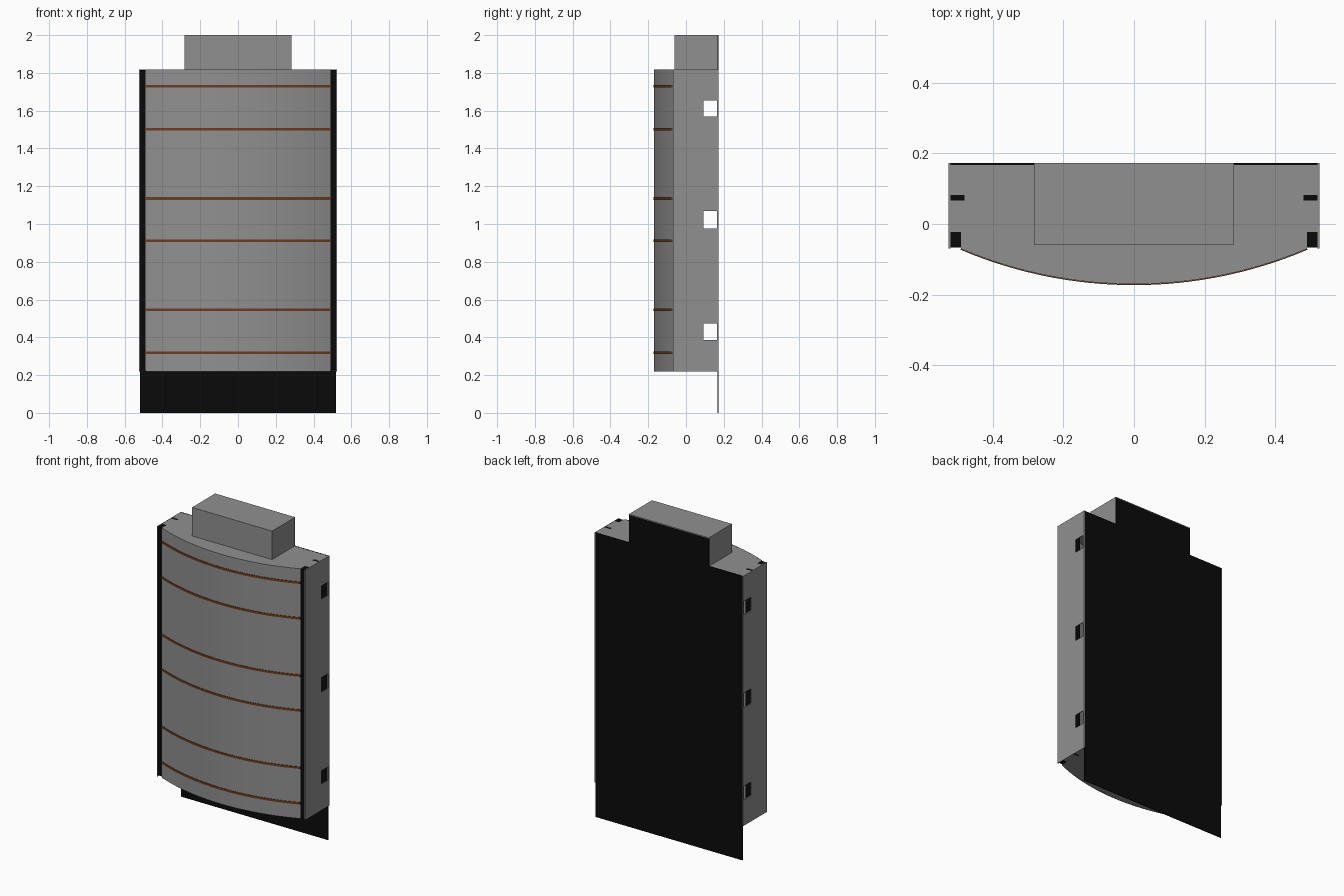
import bpy, bmesh, math

if "Cube" in bpy.data.objects:
    bpy.data.objects.remove(bpy.data.objects["Cube"], do_unlink=True)


def material(name, rgb):
    m = bpy.data.materials.new(name)
    m.use_nodes = True
    m.diffuse_color = (*rgb, 1)
    bsdf = m.node_tree.nodes["Principled BSDF"]
    bsdf.inputs["Base Color"].default_value = (*rgb, 1)
    bsdf.inputs["Roughness"].default_value = 0.6
    return m


GREY = material("grey metal", (0.28, 0.28, 0.28))
BLACK = material("black panel", (0.003, 0.003, 0.003))
BROWN = material("brown trim", (0.15, 0.045, 0.014))

# Main dimensions
BOTTOM, TOP, HEIGHT = 0.22, 1.818, 2.0
SIDE, BACK = 0.525, 0.173
SHEET = 0.005
HALF, SAG, EDGE_Y = 0.49, 0.1, -0.07
RADIUS = (HALF**2 + SAG**2) / (2 * SAG)
CENTRE_Y = EDGE_Y - SAG + RADIUS
SWEEP = math.asin(HALF / RADIUS)


def finish(name, bm, mat, smooth=False):
    bmesh.ops.recalc_face_normals(bm, faces=bm.faces)
    mesh = bpy.data.meshes.new(name)
    bm.to_mesh(mesh)
    bm.free()
    mesh.materials.append(mat)
    if smooth:
        mesh.shade_smooth()
        mesh.set_sharp_from_angle(angle=math.radians(30))
    obj = bpy.data.objects.new(name, mesh)
    bpy.context.collection.objects.link(obj)
    return obj


def prism(name, outline, low, high, mat, upright=False, smooth=False):
    """Extrude an outline along z, or along y when upright."""
    bm = bmesh.new()

    def place(p, d):
        return (p[0], d, p[1]) if upright else (p[0], p[1], d)

    face = bm.faces.new([bm.verts.new(place(p, low)) for p in outline])
    new = bmesh.ops.extrude_face_region(bm, geom=[face])["geom"]
    shift = place((0, 0), high - low)
    bmesh.ops.translate(bm, vec=shift, verts=[v for v in new if isinstance(v, bmesh.types.BMVert)])
    return finish(name, bm, mat, smooth)


def box(name, x0, x1, y0, y1, z0, z1, mat):
    return prism(name, [(x0, y0), (x1, y0), (x1, y1), (x0, y1)], z0, z1, mat)


def arc(offset=0.0, steps=32):
    """Bowed front line from left to right of the cabinet."""
    r = RADIUS + offset
    angles = [SWEEP * (2 * i / steps - 1) for i in range(steps + 1)]
    return [(r * math.sin(a), CENTRE_Y - r * math.cos(a)) for a in angles]


def mirrored(points):
    return [(-x, y) for x, y in reversed(points)]


# Curved front sheet and its trim bands
prism("front_sheet", arc() + arc(-SHEET)[::-1], BOTTOM, TOP, GREY, smooth=True)
for z in (0.318, 0.546, 0.912, 1.135, 1.501, 1.729):
    prism("trim_band", arc(0.003) + arc(0.0002)[::-1], z - 0.007, z + 0.007, BROWN, smooth=True)

# Top and bottom sheets, notched round the posts and rails
INNER = SIDE - SHEET
PLATE_Y = BACK - 0.006
notched = [(HALF, -0.023), (INNER, -0.023), (INNER, 0.067), (0.48, 0.067),
           (0.48, 0.082), (INNER, 0.082), (INNER, PLATE_Y)]
outline = arc(-0.001) + notched + mirrored(notched)
prism("top_sheet", outline, TOP - SHEET, TOP - 0.0005, GREY)
prism("bottom_sheet", outline, BOTTOM + 0.0005, BOTTOM + SHEET, GREY)

# Side sheets with three square openings, plus posts and rails
ROWS = [BOTTOM, 0.387, 0.473, 0.975, 1.069, 1.57, 1.655, TOP]
COLUMNS = [EDGE_Y, 0.093, 0.164, BACK]
for side, s in (("left", 1), ("right", -1)):
    bm = bmesh.new()
    grid = [[bm.verts.new((s * (SIDE - SHEET / 2), y, z)) for y in COLUMNS] for z in ROWS]
    for r in range(len(ROWS) - 1):
        for c in range(len(COLUMNS) - 1):
            if c == 1 and r % 2 == 1:
                continue
            bm.faces.new([grid[r][c], grid[r][c + 1], grid[r + 1][c + 1], grid[r + 1][c]])
    sheet = finish(side + "_side_sheet", bm, GREY)
    solid = sheet.modifiers.new("thickness", "SOLIDIFY")
    solid.thickness = SHEET
    solid.offset = 0

    x0, x1 = sorted((s * HALF, s * INNER))
    box(side + "_front_post", x0, x1, EDGE_Y + 0.003, -0.023, BOTTOM + 0.006, TOP - 0.002, BLACK)
    x0, x1 = sorted((s * 0.48, s * INNER))
    box(side + "_inner_rail", x0, x1, 0.067, 0.082, BOTTOM + 0.006, TOP - 0.002, BLACK)

# Raised box on top
BOX = 0.283
box("top_box", -BOX, BOX, -0.06, PLATE_Y, TOP - 0.003, HEIGHT, GREY)
box("top_box_rear_lip", -BOX, BOX, PLATE_Y, BACK, HEIGHT - SHEET, HEIGHT, GREY)

# Back panel with an upper tab and a lower skirt
half_back = [(INNER, 0), (INNER, TOP), (BOX, TOP), (BOX, HEIGHT - SHEET)]
prism("back_panel", half_back + mirrored(half_back), PLATE_Y, BACK - 0.0005, BLACK, upright=True)
